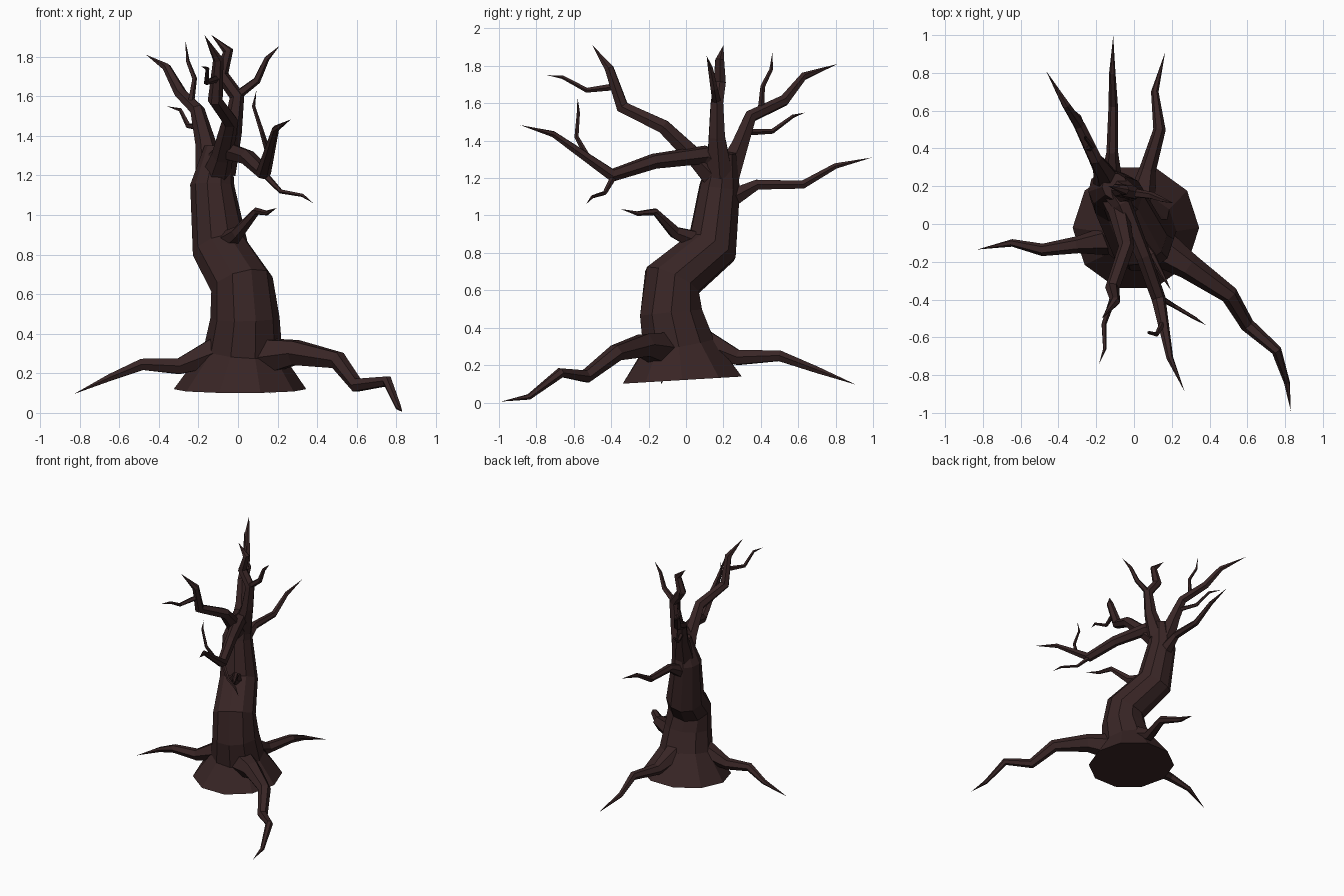
import bpy, bmesh, math
from mathutils import Vector

bark = bpy.data.materials.new("dark_bark")
bark.diffuse_color = (0.040, 0.0185, 0.0185, 1)


def limb(name, pts, sides=6, start_dir=None):
    """Tapered, faceted tube through (x, y, z, radius) points; radius 0 makes a sharp tip."""
    P = [Vector(p[:3]) for p in pts]
    R = [p[3] for p in pts]
    n = len(P)
    seg = [(P[i + 1] - P[i]).normalized() for i in range(n - 1)]
    bm = bmesh.new()
    rings, side = [], None
    for i in range(n):
        if i == 0:
            t = Vector(start_dir).normalized() if start_dir else seg[0]
        elif i == n - 1:
            t = seg[-1]
        else:
            t = (seg[i - 1] + seg[i]).normalized()
        if side is None:
            side = Vector((1, 0, 0)) if abs(t.x) < 0.8 else Vector((0, 1, 0))
        side = (side - t * side.dot(t)).normalized()
        up = t.cross(side)
        rings.append([bm.verts.new(P[i] + R[i] * (
            side * math.cos(2 * math.pi * k / sides) + up * math.sin(2 * math.pi * k / sides)))
            for k in range(sides)])
    for a, b in zip(rings, rings[1:]):
        for k in range(sides):
            m = (k + 1) % sides
            bm.faces.new((a[k], a[m], b[m], b[k]))
    bm.faces.new(rings[0])
    bm.faces.new(rings[-1])
    bmesh.ops.remove_doubles(bm, verts=bm.verts, dist=0.0005)
    bmesh.ops.recalc_face_normals(bm, faces=bm.faces)
    me = bpy.data.meshes.new(name)
    bm.to_mesh(me)
    bm.free()
    me.materials.append(bark)
    bpy.context.collection.objects.link(bpy.data.objects.new(name, me))


# Leaning, bent trunk with flared foot
limb("trunk", [(.01, -.02, .12, .335), (.025, -.04, .31, .2), (.035, -.08, .48, .175),
               (.02, -.075, .65, .16), (-.09, .14, .83, .143), (-.13, .18, 1.15, .112),
               (-.1, .2, 1.34, .07)], 10, (0, -.06, 1))

# Roots
limb("root_front_right", [(.1, -.1, .28, .11), (.29, -.225, .305, .07), (.505, -.375, .265, .048),
                          (.6, -.535, .14, .038), (.755, -.67, .16, .028),
                          (.81, -.84, .03, .016), (.83, -.99, .005, 0)])
limb("root_left", [(-.08, -.08, .32, .09), (-.3, -.11, .235, .045), (-.485, -.137, .245, .033),
                   (-.645, -.1, .18, .02), (-.83, -.135, .095, 0)])
limb("root_back", [(.03, .08, .32, .09), (.07, .28, .24, .045), (.135, .5, .25, .033),
                   (.11, .7, .175, .02), (.165, .91, .095, 0)])

# Main branches
limb("front_branch", [(-.1, .17, 1.28, .07), (-.06, .1, 1.325, .052), (.05, -.17, 1.29, .042),
                      (.13, -.395, 1.215, .038), (.19, -.71, 1.435, .018), (.267, -.885, 1.483, 0)])
limb("upper_front_branch", [(-.11, .16, 1.2, .075), (-.08, .06, 1.3, .055), (-.04, -.12, 1.475, .042),
                            (-.115, -.34, 1.58, .038), (-.1, -.41, 1.785, .027), (-.17, -.5, 1.91, 0)])
limb("crown_branch", [(-.09, .18, 1.22, .08), (-.03, .165, 1.42, .05), (-.005, .165, 1.6, .038),
                      (-.085, .18, 1.71, .037), (-.05, .18, 1.83, .027), (-.135, .2, 1.91, 0)])
limb("upper_back_branch", [(-.13, .2, 1.17, .085), (-.165, .285, 1.37, .052), (-.205, .345, 1.53, .037),
                           (-.29, .525, 1.615, .032), (-.36, .63, 1.745, .022), (-.465, .81, 1.81, 0)])
limb("lower_back_branch", [(-.12, .22, 1.08, .06), (-.115, .38, 1.165, .031), (-.11, .625, 1.165, .025),
                           (-.115, .8, 1.265, .017), (-.11, .995, 1.31, 0)])
limb("trunk_stub_branch", [(-.06, .07, .86, .06), (0, -.06, .91, .035), (.095, -.165, 1.02, .02),
                           (.145, -.26, 1.01, .013), (.195, -.35, 1.035, 0)])

# Thin twigs
twigs = {
    "front_twig_low": [(.13, -.385, 1.21, .018), (.215, -.435, 1.12, .012),
                       (.325, -.5, 1.1, .009), (.38, -.535, 1.06, 0)],
    "front_twig_high": [(.15, -.53, 1.32, .016), (.12, -.585, 1.42, .012),
                        (.078, -.575, 1.55, .009), (.093, -.58, 1.63, 0)],
    "upper_front_twig": [(-.105, -.37, 1.69, .02), (-.16, -.53, 1.67, .014),
                         (-.155, -.66, 1.74, .01), (-.185, -.74, 1.75, 0)],
    "crown_twig": [(-.01, .165, 1.6, .025), (.095, .15, 1.68, .02),
                   (.145, .13, 1.79, .014), (.21, .11, 1.855, 0)],
    "upper_back_twig": [(-.24, .4, 1.56, .018), (-.22, .41, 1.69, .013),
                        (-.255, .455, 1.78, .01), (-.265, .463, 1.88, 0)],
    "upper_back_side_twig": [(-.19, .33, 1.445, .018), (-.25, .46, 1.45, .014),
                             (-.29, .57, 1.53, .01), (-.36, .635, 1.55, 0)],
}
for name, pts in twigs.items():
    limb(name, pts, 5)
